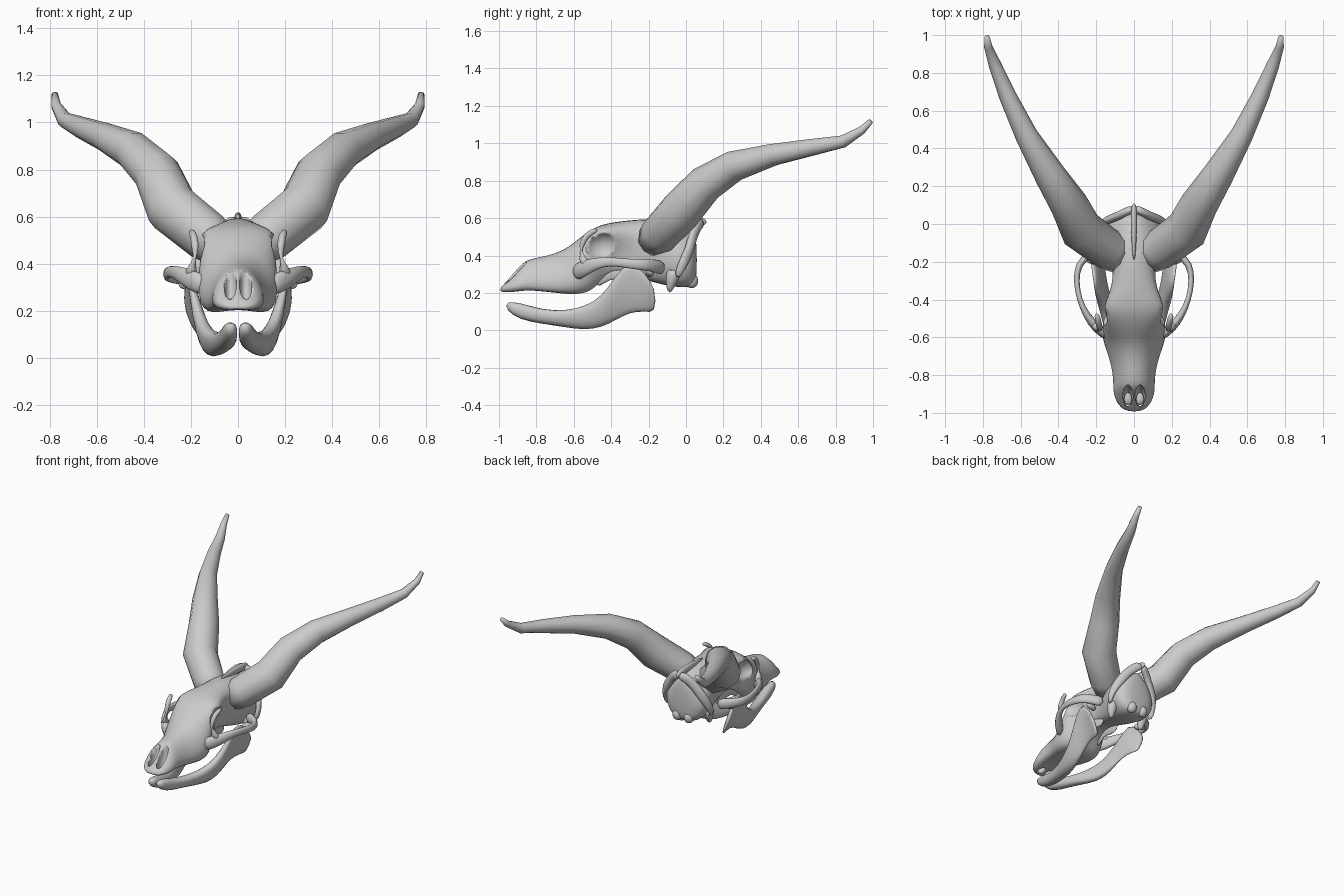
import bpy, bmesh, math
from mathutils import Vector

cube = bpy.data.objects.get("Cube")
if cube:
    bpy.data.objects.remove(cube, do_unlink=True)

bone = bpy.data.materials.new("bone_grey")
bone.diffuse_color = (0.6, 0.6, 0.6, 1)
bone.use_nodes = True
bone.node_tree.nodes["Principled BSDF"].inputs["Base Color"].default_value = (0.6, 0.6, 0.6, 1)


def loft(name, rings, mirror=False, subdiv=0):
    """Skin a list of equal-sized point rings and cap both ends."""
    bm = bmesh.new()
    loops = [[bm.verts.new(p) for p in ring] for ring in rings]
    n = len(loops[0])
    for a, b in zip(loops, loops[1:]):
        for i in range(n):
            j = (i + 1) % n
            bm.faces.new((a[i], a[j], b[j], b[i]))
    bm.faces.new(loops[0])
    bm.faces.new(loops[-1])
    bmesh.ops.recalc_face_normals(bm, faces=bm.faces)
    mesh = bpy.data.meshes.new(name)
    bm.to_mesh(mesh)
    bm.free()
    mesh.materials.append(bone)
    mesh.polygons.foreach_set("use_smooth", [True] * len(mesh.polygons))
    obj = bpy.data.objects.new(name, mesh)
    bpy.context.collection.objects.link(obj)
    if subdiv:
        sub = obj.modifiers.new("smooth_form", "SUBSURF")
        sub.levels = sub.render_levels = subdiv
    if mirror:
        obj.modifiers.new("both_sides", "MIRROR").use_mirror_merge = False
    return obj


def tube(name, path, sides=8, flat=1.0, mirror=True, subdiv=0):
    """Sweep a round or flattened section along (x, y, z, radius) points."""
    pts = [Vector(p[:3]) for p in path]
    rings = []
    for i, p in enumerate(pts):
        t = (pts[min(i + 1, len(pts) - 1)] - pts[max(i - 1, 0)]).normalized()
        side = t.cross(Vector((0, 0, 1))).normalized()
        up = side.cross(t)
        ring = []
        for k in range(sides):
            a = math.tau * k / sides
            ring.append(p + path[i][3] * (side * math.cos(a) * flat + up * math.sin(a)))
        rings.append(ring)
    return loft(name, rings, mirror, subdiv)


def ellipsoid(name, loc, size, tilt=0.0):
    bpy.ops.mesh.primitive_uv_sphere_add(segments=16, ring_count=10, location=loc, rotation=(tilt, 0, 0))
    obj = bpy.context.object
    obj.name = name
    obj.scale = size
    obj.data.materials.append(bone)
    bpy.ops.object.shade_smooth()
    return obj


# Skull: y, top z, shoulder x z, cheek x z, lower edge x z, palate z
sections = [
    (-.995, .225, .03, .225, .05, .215, .03, .205, .205),
    (-.95, .275, .055, .265, .105, .235, .08, .195, .21),
    (-.88, .36, .065, .345, .12, .26, .105, .2, .22),
    (-.84, .39, .065, .365, .115, .28, .105, .2, .23),
    (-.74, .405, .07, .38, .125, .28, .12, .185, .23),
    (-.64, .445, .085, .41, .17, .29, .15, .17, .22),
    (-.57, .505, .13, .47, .19, .32, .15, .165, .22),
    (-.5, .555, .18, .52, .155, .37, .135, .18, .24),
    (-.44, .58, .215, .545, .11, .41, .1, .27, .29),
    (-.36, .595, .16, .555, .085, .42, .09, .31, .31),
    (-.25, .61, .12, .56, .1, .42, .09, .28, .28),
    (-.15, .615, .13, .55, .145, .42, .11, .25, .25),
    (-.05, .6, .12, .52, .18, .38, .12, .23, .23),
    (.02, .58, .1, .5, .18, .35, .1, .23, .23),
    (.06, .56, .07, .48, .1, .36, .06, .25, .25),
]
rings = []
for y, zt, ws, zs, wm, zm, wb, zb, zc in sections:
    half = [(ws, zs), (wm, zm), (wb, zb)]
    ring = [(0, y, zt)] + [(x, y, z) for x, z in half]
    ring += [(0, y, zc)] + [(-x, y, z) for x, z in reversed(half)]
    rings.append(ring)
skull = loft("skull", rings, subdiv=2)

# Nostrils and eye sockets hollowed from the skull
cutters = []
for s in (-1, 1):
    cutters.append(ellipsoid("nostril_cutter", (s * .032, -.91, .3), (.027, .05, .13), -.25))
    cutters.append(ellipsoid("socket_cutter", (s * .19, -.44, .445), (.09, .105, .085)))
for cutter in cutters:
    cut = skull.modifiers.new("hollow", "BOOLEAN")
    cut.operation = "DIFFERENCE"
    cut.solver = "EXACT"
    cut.object = cutter
    cutter.hide_render = True
    cutter.hide_viewport = True

# Horns
tube("horns", [
    (.07, -.18, .47, .09), (.13, -.14, .515, .108), (.28, -.03, .635, .115),
    (.345, .105, .785, .1), (.445, .26, .88, .083), (.57, .47, .94, .06),
    (.67, .68, .98, .046), (.735, .84, 1.01, .034), (.772, .94, 1.07, .022),
    (.778, .99, 1.12, .014)], sides=10)

# Cheek arches
tube("cheek_arches", [
    (.13, -.6, .3, .05), (.2, -.55, .33, .05), (.255, -.48, .36, .034),
    (.29, -.4, .37, .024), (.308, -.3, .355, .028), (.295, -.21, .35, .034),
    (.24, -.165, .345, .036), (.16, -.12, .33, .05)], flat=.6, subdiv=1)

# Eye socket rims
tube("socket_rims", [
    (.2, -.47, .54, .016), (.185, -.53, .515, .018), (.18, -.565, .45, .02),
    (.19, -.56, .38, .025), (.21, -.52, .345, .03)], subdiv=1)

# Crest across the back of the skull, and the ridge on top
tube("rear_crest", [
    (0, .085, .58, .035), (.05, .06, .56, .035), (.1, .035, .5, .035),
    (.15, .02, .43, .035), (.185, -.02, .35, .03), (.17, -.05, .28, .02)], flat=.7, subdiv=1)
tube("top_ridge", [
    (0, -.2, .595, .01), (0, -.08, .595, .025), (0, .04, .59, .035), (0, .115, .575, .02)],
    flat=.6, mirror=False, subdiv=1)

# Skull base: neck knobs, ear processes and palate wings
for s in (-1, 1):
    ellipsoid("neck_knob", (s * .045, .03, .265), (.035, .035, .04))
tube("ear_processes", [
    (.13, -.06, .33, .05), (.13, -.08, .26, .035), (.125, -.09, .2, .012)], subdiv=1)
tube("palate_wings", [
    (.085, -.5, .25, .05), (.075, -.41, .315, .03), (.065, -.32, .29, .05), (.06, -.24, .28, .03)],
    flat=.3, subdiv=1)

# Lower jaw: y, centre x, outward lean, bottom z, top z, half thickness
jaw = [
    (-.965, .03, 0, .11, .155, .025), (-.89, .035, 0, .055, .15, .035),
    (-.77, .05, .005, .035, .11, .04), (-.64, .085, .01, .015, .105, .04),
    (-.54, .12, .015, 0, .13, .038), (-.45, .145, .02, .015, .18, .034),
    (-.38, .165, .03, .05, .29, .025), (-.3, .18, .03, .095, .385, .018),
    (-.22, .19, .03, .1, .31, .02), (-.16, .2, .03, .09, .22, .015),
]
rings = []
for y, x, lean, zb, zt, w in jaw:
    h = zt - zb
    rings.append([(x + k * w + lean * (2 * f - 1), y, zb + h * f) for k, f in (
        (-.5, 0), (.5, 0), (1, .25), (1, .75), (.5, 1), (-.5, 1), (-1, .75), (-1, .25))])
loft("lower_jaw", rings, mirror=True, subdiv=1)

# Jaw joints
tube("jaw_joints", [
    (.17, -.2, .3, .02), (.215, -.19, .31, .028), (.255, -.19, .315, .015)], subdiv=1)
